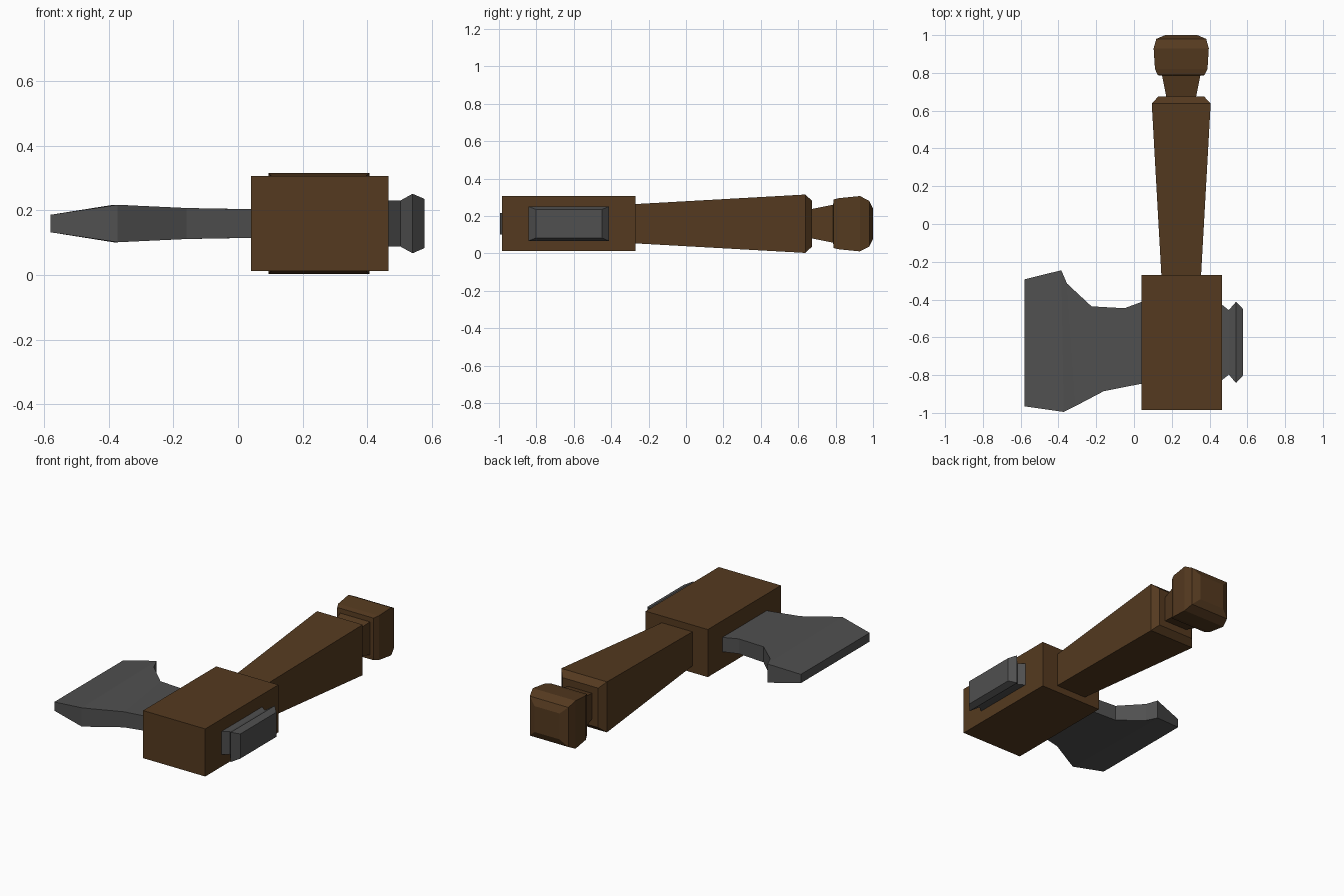
import bpy, bmesh

if "Cube" in bpy.data.objects:
    bpy.data.objects.remove(bpy.data.objects["Cube"])

CX, CZ = 0.25, 0.159


def material(name, colour):
    m = bpy.data.materials.new(name)
    m.diffuse_color = (*colour, 1)
    m.use_nodes = True
    m.node_tree.nodes["Principled BSDF"].inputs["Base Color"].default_value = m.diffuse_color
    return m


wood = material("wood", (0.09, 0.042, 0.014))
iron = material("iron", (0.08, 0.08, 0.08))


def loft(name, rings, mat):
    """Skin a stack of equal-length point rings and cap both ends."""
    bm = bmesh.new()
    loops = [[bm.verts.new(p) for p in ring] for ring in rings]
    for a, b in zip(loops, loops[1:]):
        n = len(a)
        for i in range(n):
            j = (i + 1) % n
            bm.faces.new((a[i], a[j], b[j], b[i]))
    bm.faces.new(loops[0])
    bm.faces.new(loops[-1])
    bmesh.ops.recalc_face_normals(bm, faces=bm.faces)
    me = bpy.data.meshes.new(name)
    bm.to_mesh(me)
    bm.free()
    me.materials.append(mat)
    ob = bpy.data.objects.new(name, me)
    bpy.context.collection.objects.link(ob)
    return ob


def ring_y(y, hx, hz):
    return [(CX + sx * hx, y, CZ + sz * hz)
            for sx, sz in ((-1, -1), (1, -1), (1, 1), (-1, 1))]


def ring_x(xa, ya, xb, yb, hz):
    """Section across the head: edge a is at low y, edge b at high y."""
    return [(xa, ya, CZ - hz), (xb, yb, CZ - hz),
            (xb, yb, CZ + hz), (xa, ya, CZ + hz)]


# Tapered grip with shoulder and narrow neck
loft("handle", [ring_y(*s) for s in (
    (-0.29, 0.104, 0.104), (0.638, 0.156, 0.156), (0.674, 0.122, 0.122),
    (0.674, 0.079, 0.079), (0.80, 0.104, 0.104))], wood)

# Chamfered pommel
loft("pommel", [ring_y(*s) for s in (
    (0.787, 0.120, 0.105), (0.789, 0.124, 0.130), (0.82, 0.139, 0.137),
    (0.93, 0.146, 0.148), (0.98, 0.132, 0.122), (1.0, 0.085, 0.080))], wood)

# Wooden head block
loft("head_block", [ring_x(x, -0.984, x, -0.27, 0.147)
                    for x in (0.04, 0.465)], wood)

# Flared axe blade
loft("blade", [ring_x(*s) for s in (
    (-0.58, -0.965, -0.58, -0.293, 0.027),
    (-0.372, -0.995, -0.385, -0.245, 0.058),
    (-0.31, -0.964, -0.355, -0.315, 0.055),
    (-0.16, -0.885, -0.225, -0.436, 0.048),
    (-0.06, -0.865, -0.05, -0.446, 0.046),
    (0.06, -0.842, 0.06, -0.405, 0.044))], iron)

# Hammer poll on the opposite side
loft("poll", [ring_x(x, y0, x, y1, hz) for x, y0, y1, hz in (
    (0.45, -0.84, -0.415, 0.071), (0.502, -0.797, -0.456, 0.071),
    (0.54, -0.842, -0.412, 0.092), (0.577, -0.802, -0.45, 0.076))], iron)
